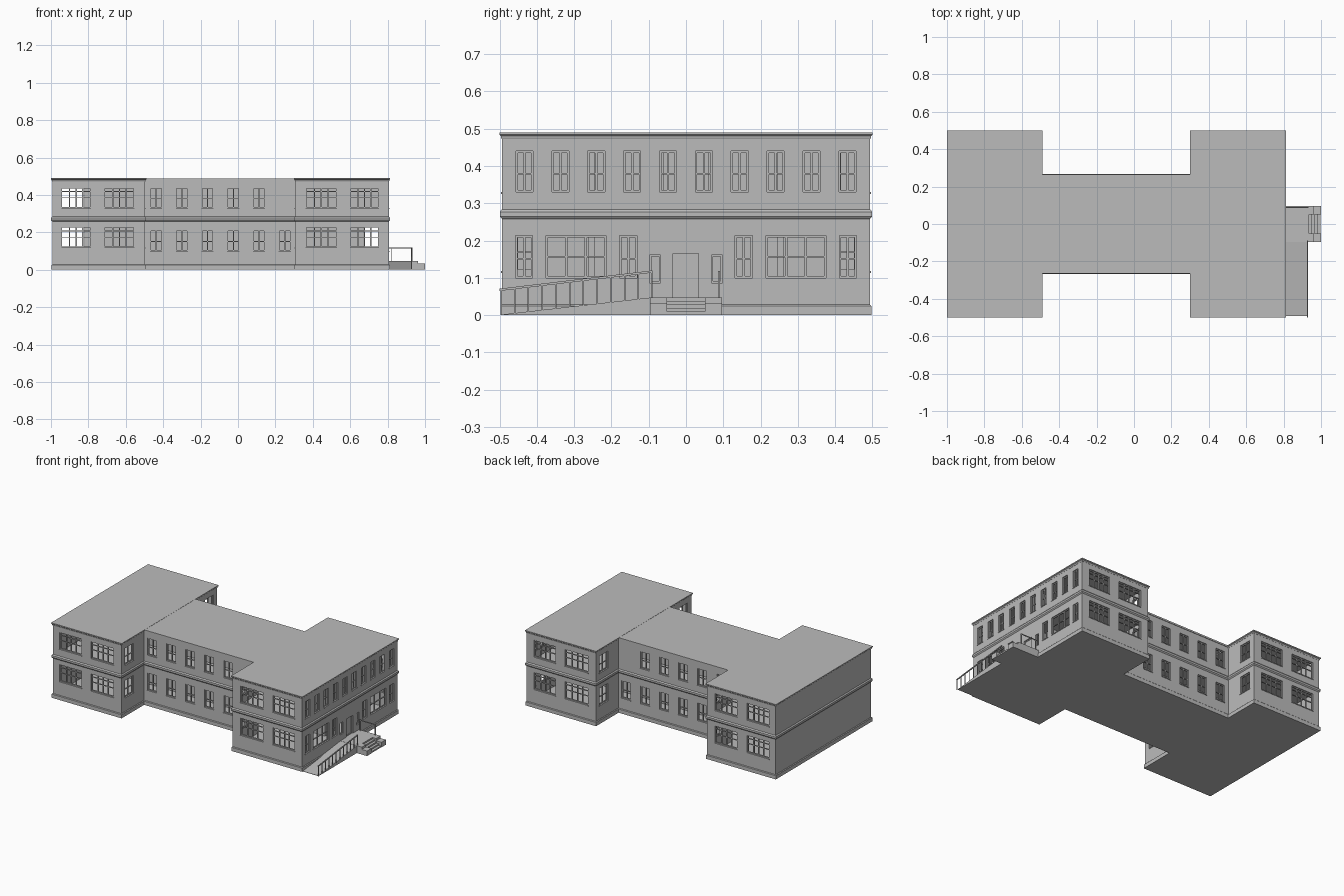
import bpy, bmesh, math
from mathutils import Matrix, Vector

if "Cube" in bpy.data.objects:
    bpy.data.objects.remove(bpy.data.objects["Cube"])

mat = bpy.data.materials.new("plain_grey")
mat.diffuse_color = (0.5, 0.5, 0.5, 1)
mat.use_nodes = True
mat.node_tree.nodes["Principled BSDF"].inputs["Base Color"].default_value = mat.diffuse_color


def finish(name, bm, recalc=True):
    if recalc:
        bmesh.ops.recalc_face_normals(bm, faces=bm.faces)
    me = bpy.data.meshes.new(name)
    bm.to_mesh(me)
    bm.free()
    me.materials.append(mat)
    ob = bpy.data.objects.new(name, me)
    bpy.context.collection.objects.link(ob)
    return ob


def box(bm, lo, hi, M=Matrix()):
    lo, hi = Vector(lo), Vector(hi)
    S = Matrix.Diagonal((hi - lo).to_4d())
    S[3][3] = 1
    bmesh.ops.create_cube(bm, size=1, matrix=M @ Matrix.Translation((lo + hi) / 2) @ S)


def beam(bm, a, b, t):
    a, b = Vector(a), Vector(b)
    d = b - a
    M = Matrix.Translation(a) @ d.to_track_quat('Z', 'Y').to_matrix().to_4x4()
    box(bm, (-t / 2, -t / 2, 0), (t / 2, t / 2, d.length), M)


def loft(name, pts, rings):
    """Stack of outlines, each pushed out by an offset: rings = (offset, z)."""
    n = len(pts)
    bm = bmesh.new()
    loops = []
    for o, z in rings:
        loop = []
        for i in range(n):
            p, a, b = Vector(pts[i]), Vector(pts[i - 1]), Vector(pts[(i + 1) % n])
            d1, d2 = (p - a).normalized(), (b - p).normalized()
            q = p + o * (Vector((d1.y, -d1.x)) + Vector((d2.y, -d2.x)))
            loop.append(bm.verts.new((q.x, q.y, z)))
        loops.append(loop)
    for l0, l1 in zip(loops, loops[1:]):
        for i in range(n):
            j = (i + 1) % n
            bm.faces.new((l0[i], l0[j], l1[j], l1[i]))
    bm.faces.new(loops[0][::-1])
    bm.faces.new(loops[-1])
    return finish(name, bm)


def wall(name, p0, p1, wins):
    """Wall with real openings and frames; wins = (a, b, z0, z1, verticals, horizontals)."""
    p0, p1 = Vector(p0), Vector(p1)
    d = (p1 - p0).normalized()
    M = Matrix(((d.x, -d.y, 0, p0.x), (d.y, d.x, 0, p0.y), (0, 0, 1, 0), (0, 0, 0, 1)))
    axis = 0 if abs(d.x) > 0.5 else 1
    ops = []
    for a, b, z0, z1, vs, hs in wins:
        u = sorted(((a - p0[axis]) * d[axis], (b - p0[axis]) * d[axis]))
        ops.append((u[0], u[1], z0, z1, vs, hs))
    us = sorted({0.0, (p1 - p0).length} | {o[0] for o in ops} | {o[1] for o in ops})
    zs = sorted({0.0, 0.482} | {o[2] for o in ops} | {o[3] for o in ops})
    bm = bmesh.new()
    grid = {(i, k): bm.verts.new(M @ Vector((u, 0, z)))
            for i, u in enumerate(us) for k, z in enumerate(zs)}
    for i in range(len(us) - 1):
        for k in range(len(zs) - 1):
            cu, cz = (us[i] + us[i + 1]) / 2, (zs[k] + zs[k + 1]) / 2
            if not any(o[0] < cu < o[1] and o[2] < cz < o[3] for o in ops):
                bm.faces.new([grid[c] for c in ((i, k), (i + 1, k), (i + 1, k + 1), (i, k + 1))])
    ob = finish(name, bm, False)
    m = ob.modifiers.new("thickness", 'SOLIDIFY')
    m.thickness, m.offset = 0.016, -1
    if not ops:
        return
    # window frames, muntins and sills
    bm = bmesh.new()
    f, y0, y1 = 0.005, 0.006, 0.013
    for a, b, z0, z1, vs, hs in ops:
        for u in (a, b - f):
            box(bm, (u, y0, z0), (u + f, y1, z1), M)
        for z in (z0, z1 - f):
            box(bm, (a, y0, z), (b, y1, z + f), M)
        for v in vs:
            u = a + (b - a) * v
            box(bm, (u - .003, y0, z0), (u + .003, y1, z1), M)
        for h in hs:
            z = z0 + (z1 - z0) * h
            box(bm, (a, y0, z - .002), (b, y1, z + .002), M)
        if vs:
            box(bm, (a - .003, -.003, z0 - .005), (b + .003, .008, z0), M)
    finish(name + "_windows", bm)


# Footprint corners, counter-clockwise
XL, XA, XB, XR, YW, YM = -.993, -.497, .306, .807, .493, .261
front = [(XL, -YW), (XA, -YW), (XA, -YM), (XB, -YM), (XB, -YW), (XR, -YW)]
plan = front + [(x, -y) for x, y in reversed(front)]

# Window layouts
UP, LO, LOW = (.330, .440), (.118, .230), (.100, .213)
wide, narrow = ((.28, .5, .72), (.5, .8)), ((.5,), (.45,))
wing_l = [(a, b, *z, *wide) for a, b in ((-.945, -.785), (-.715, -.553)) for z in (UP, LO)]
wing_r = [(a, b, *z, *wide) for a, b in ((.362, .528), (.598, .753)) for z in (UP, LO)]
middle = [(-.47 + .1375 * i, -.405 + .1375 * i, *z, *narrow)
          for i in range(6) for z in (UP, LOW) if i < 5 or z is LOW]
inner = {s: [(s * .37, s * .455, *z, *narrow) for z in (UP, LO)] for s in (-1, 1)}
entry = [(-.456 + .0962 * i, -.410 + .0962 * i, *UP, *narrow) for i in range(10)]
for s in (-1, 1):
    entry += [(s * c - .023, s * c + .023, *LOW, *narrow) for c in (.434, .155)]
    entry += [(s * .295 - .08, s * .295 + .08, *LOW, (.335, .665), (.5,)),
              (s * .083 - .015, s * .083 + .015, .086, .162, (), ())]
entry.append((-.035, .033, .048, .165, (), ()))

layouts = [wing_l, inner[-1], middle, inner[-1], wing_r, entry,
           wing_r, inner[1], middle, inner[1], wing_l, []]
names = ["front_left", "front_left_inner", "front_middle", "front_right_inner", "front_right",
         "entrance", "back_right", "back_right_inner", "back_middle", "back_left_inner",
         "back_left", "blank_side"]
for i, (nm, lay) in enumerate(zip(names, layouts)):
    wall(nm + "_wall", plan[i], plan[(i + 1) % 12], lay)

# Plinth, rounded belt course (also the upper floor), roof and wing cornices
loft("plinth", plan, [(.005, 0), (.005, .024), (.001, .028)])
loft("belt_course", plan, [(0, .258), (.003, .261), (.006, .265), (.006, .277), (.003, .281), (0, .284)])
loft("roof", plan, [(.003, .478), (.003, .489)])
for nm, a, b in (("left", XL, XA), ("right", XB, XR)):
    loft(nm + "_cornice", [(a, -YW), (b, -YW), (b, YW), (a, YW)],
         [(.001, .472), (.003, .477), (.003, .480), (.007, .484), (.007, .490)])

# Interior partitions
bm = bmesh.new()
box(bm, (-.82, -.06, .02), (.67, .06, .265))
box(bm, (-.82, -.06, .275), (.77, .06, .48))
finish("interior_partition", bm)

# Door leaf with raised frame
bm = bmesh.new()
box(bm, (XR - .014, -.035, .048), (XR - .009, .033, .165))
finish("door", bm)

# Landing with cheek blocks and four steps
bm = bmesh.new()
box(bm, (XR - .005, -.097, 0), (.935, .097, .048))
for s in (-1, 1):
    y0, y1 = sorted((s * .051, s * .097))
    box(bm, (.935, y0, 0), (.962, y1, .048))
    box(bm, (.962, y0, 0), (1.0, y1, .033))
finish("landing", bm)
bm = bmesh.new()
for i in range(4):
    box(bm, (.93, -.051, 0), (.998 - .016 * i, .051, .0095 * (i + 1)))
finish("steps", bm)

# Wedge ramp
bm = bmesh.new()
vs = [[bm.verts.new((x, y, z)) for y, z in ((-.492, 0), (-.097, 0), (-.097, .047), (-.492, .002))]
      for x in (XR - .005, .926)]
bm.faces.new(vs[0])
bm.faces.new(vs[1])
for i in range(4):
    j = (i + 1) % 4
    bm.faces.new((vs[0][i], vs[0][j], vs[1][j], vs[1][i]))
finish("ramp", bm)

# Ramp railing and landing railing
bm = bmesh.new()
beam(bm, (.928, -.5, .068), (.928, -.09, .117), .006)
for i in range(12):
    y = -.496 + .0368 * i
    z = .068 + (y + .5) * .1195
    beam(bm, (.928, y, max(0, z - .07)), (.928, y, z), .004)
finish("ramp_railing", bm)
bm = bmesh.new()
beam(bm, (XR, .088, .116), (.934, .088, .116), .005)
for x in (.822, .930):
    beam(bm, (x, .088, .045), (x, .088, .116), .005)
finish("landing_railing", bm)
